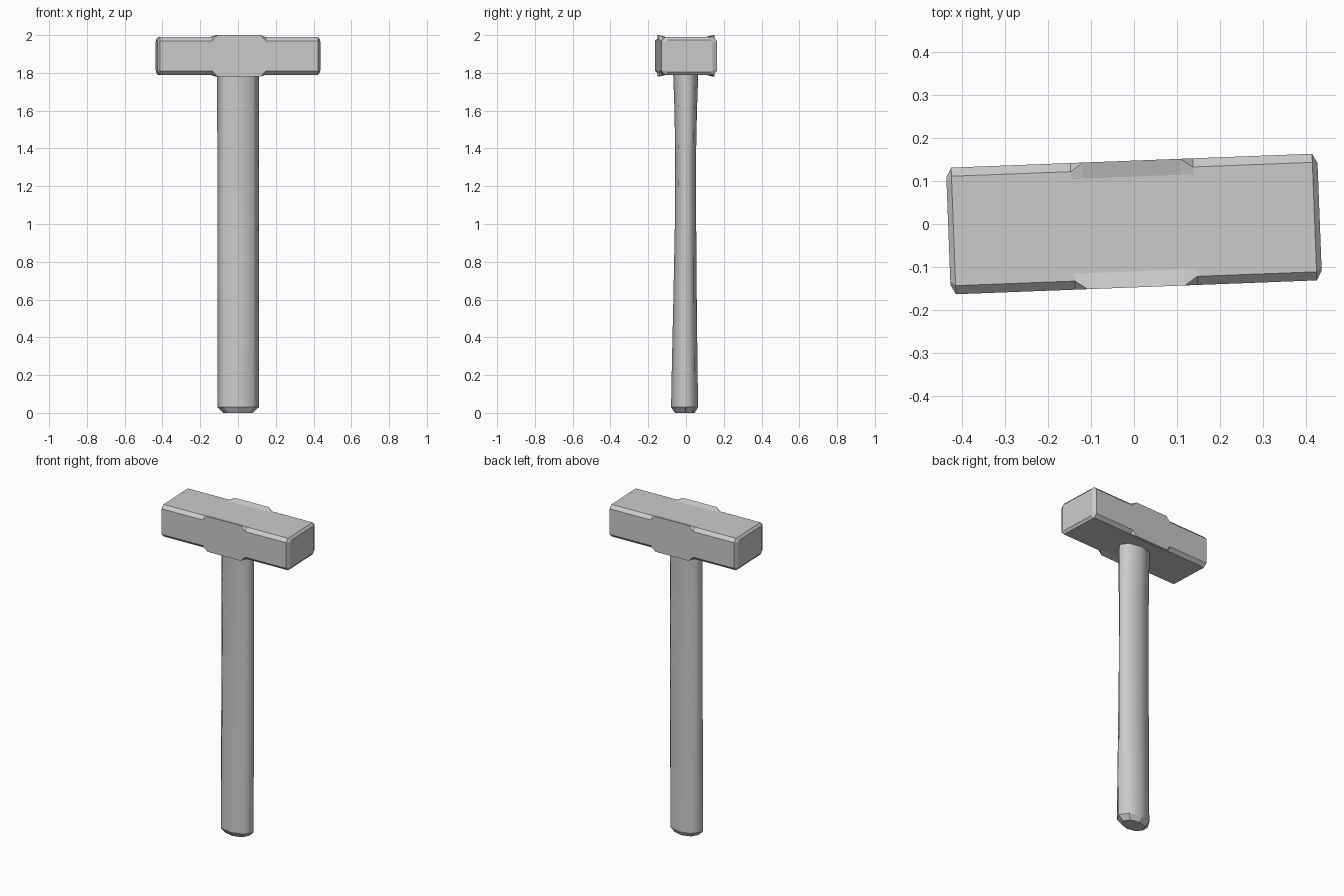
import bpy, bmesh, math
from mathutils import Matrix

if "Cube" in bpy.data.objects:
    bpy.data.objects.remove(bpy.data.objects["Cube"])

TWIST = math.radians(2.2)   # whole hammer is turned slightly about z


def loft(name, rings, smooth_bands=()):
    """Skin a list of equal-length point rings and cap both ends."""
    bm = bmesh.new()
    loops = [[bm.verts.new(p) for p in ring] for ring in rings]
    n = len(loops[0])
    for k, (a, b) in enumerate(zip(loops, loops[1:])):
        for i in range(n):
            j = (i + 1) % n
            f = bm.faces.new((a[i], a[j], b[j], b[i]))
            f.smooth = k in smooth_bands
    bm.faces.new(loops[0][::-1])
    bm.faces.new(loops[-1])
    bmesh.ops.remove_doubles(bm, verts=bm.verts, dist=1e-5)
    bmesh.ops.recalc_face_normals(bm, faces=bm.faces)
    bmesh.ops.transform(bm, matrix=Matrix.Rotation(TWIST, 4, 'Z'), verts=bm.verts)
    me = bpy.data.meshes.new(name)
    bm.to_mesh(me)
    bm.free()
    ob = bpy.data.objects.new(name, me)
    bpy.context.collection.objects.link(ob)
    return ob


def head_ring(x, corner):
    """Mirror one corner (y, half height) into a full section at x."""
    ring = []
    for sy, sz in ((1, 1), (-1, 1), (-1, -1), (1, -1)):
        pts = corner if sy * sz > 0 else corner[::-1]
        ring += [(x, sy * y, 1.89 + sz * z) for y, z in pts]
    return ring


# Head: bevelled ends, full square edges in the middle
face = [(0.125, 0.075), (0.115, 0.085), (0.10, 0.085)]
bevelled = [(0.147, 0.08), (0.127, 0.10), (0.11, 0.10)]
square = [(0.147, 0.11), (0.147, 0.11), (0.11, 0.10)]
half = [(0.113, square), (0.142, bevelled), (0.419, bevelled), (0.431, face)]
stations = [(-x, c) for x, c in reversed(half)] + half
loft("hammer_head", [head_ring(x, c) for x, c in stations])


# Handle: eight-sided oval, waisted in depth, with a bevelled butt
def handle_ring(z, half_x, y0, y1):
    mid, r = (y0 + y1) / 2, (y1 - y0) / 2
    return [(half_x * math.cos(i * math.pi / 4), mid + r * math.sin(i * math.pi / 4), z)
            for i in range(8)]


profile = [(0, 0.078, -0.058, 0.046), (0.03, 0.11, -0.079, 0.064),
           (0.25, 0.11, -0.075, 0.061), (0.6, 0.11, -0.067, 0.057),
           (1.0, 0.11, -0.059, 0.054), (1.35, 0.11, -0.057, 0.053),
           (1.6, 0.11, -0.061, 0.058), (1.85, 0.11, -0.070, 0.067)]
loft("handle", [handle_ring(*p) for p in profile], smooth_bands=range(1, 7))
